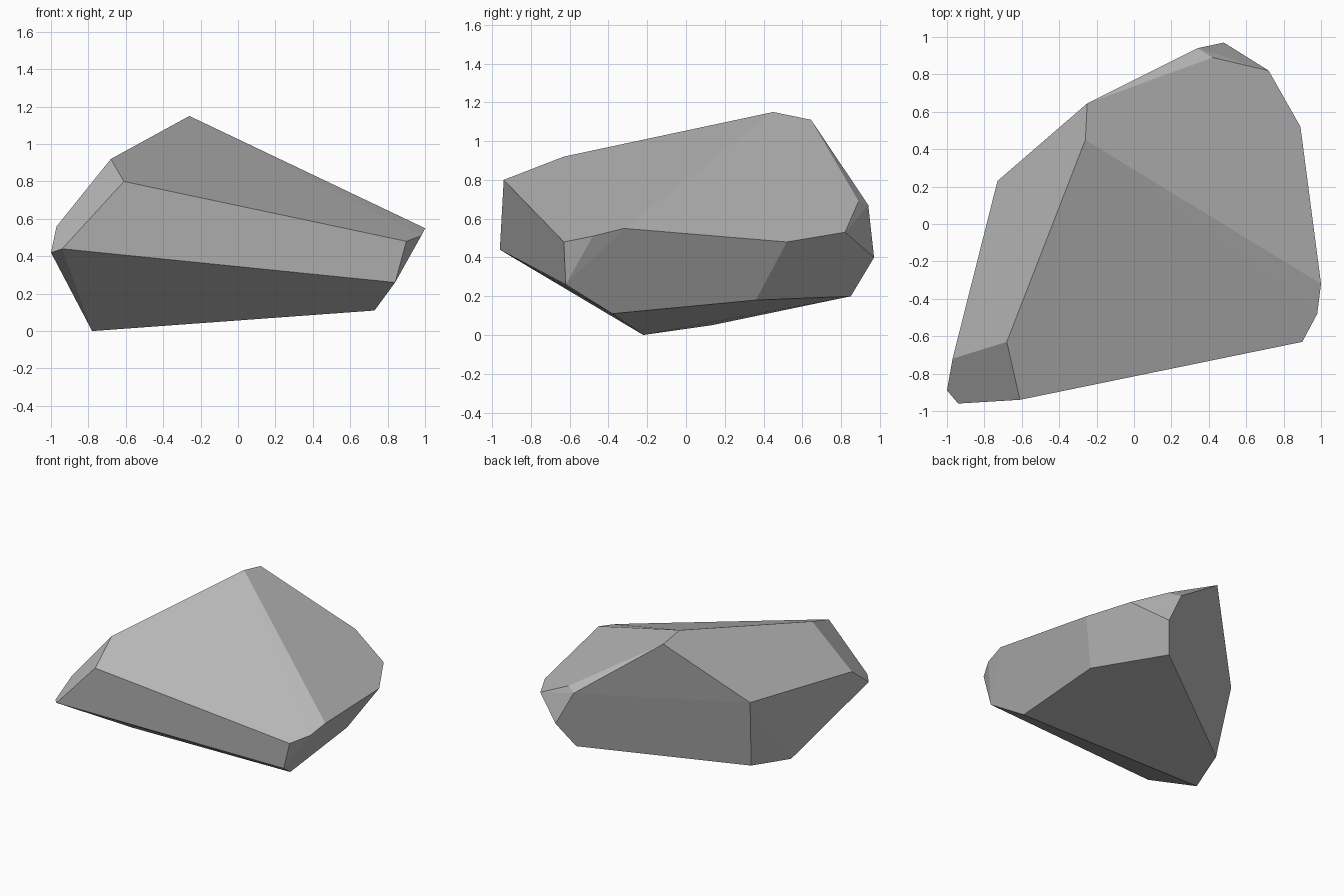
import bpy
import bmesh
from math import radians

cube = bpy.data.objects.get("Cube")
if cube:
    bpy.data.objects.remove(cube, do_unlink=True)

# Stone colour
stone = bpy.data.materials.new("stone_grey")
stone.use_nodes = True
grey = (0.5, 0.5, 0.5, 1.0)
stone.diffuse_color = grey
bsdf = stone.node_tree.nodes["Principled BSDF"]
bsdf.inputs["Base Color"].default_value = grey
bsdf.inputs["Roughness"].default_value = 0.9

# Corners of the faceted boulder, grouped by region
ridge = [(-.26, .45, 1.15), (-.25, .645, 1.11), (-.68, -.63, .92), (-.61, -.94, .80)]
left_side = [(1, -.32, .55), (.98, -.48, .51), (.90, -.63, .48), (.84, -.62, .26), (.89, .52, .48)]
right_side = [(-.94, -.96, .44), (-1, -.89, .42), (-.97, -.72, .56), (-.73, .23, .61)]
back = [(.42, .89, .69), (.34, .94, .67), (.48, .97, .40), (.72, .82, .53)]
underside = [(.73, -.38, .11), (.715, .36, .18), (.38, .85, .20), (-.67, .13, .05), (-.78, -.22, 0)]

# Wrap the corners in a convex shell and merge nearly flat facets
bm = bmesh.new()
for corner in ridge + left_side + right_side + back + underside:
    bm.verts.new(corner)
bmesh.ops.convex_hull(bm, input=bm.verts)
bmesh.ops.dissolve_limit(bm, angle_limit=radians(2), verts=bm.verts, edges=bm.edges)
bmesh.ops.recalc_face_normals(bm, faces=bm.faces)

mesh = bpy.data.meshes.new("boulder")
bm.to_mesh(mesh)
bm.free()
mesh.materials.append(stone)
boulder = bpy.data.objects.new("boulder", mesh)
bpy.context.collection.objects.link(boulder)
